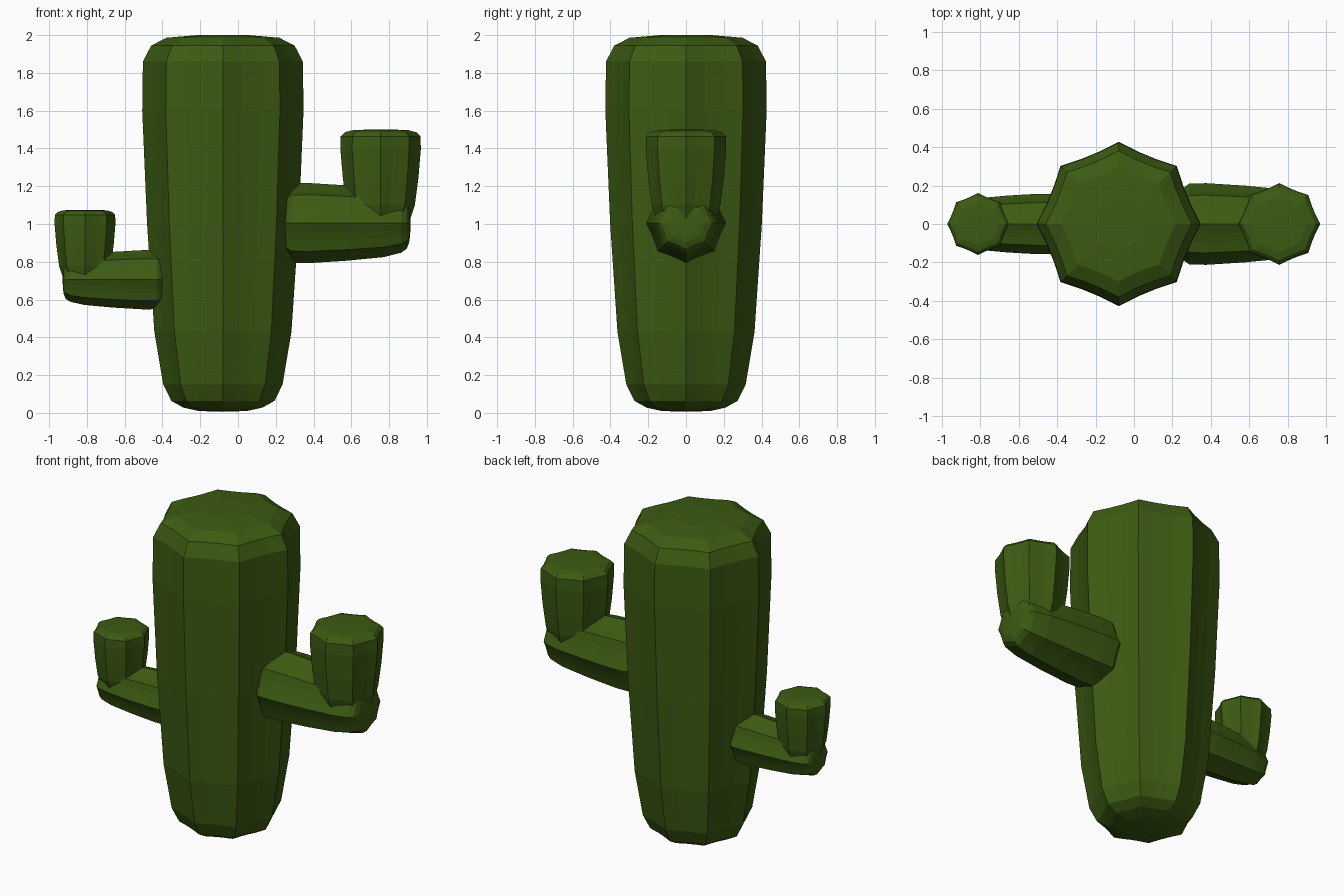
import bpy, bmesh, math
from mathutils import Matrix, Vector

if "Cube" in bpy.data.objects:
    bpy.data.objects.remove(bpy.data.objects["Cube"])

green = bpy.data.materials.new("cactus_green")
green.diffuse_color = (0.045, 0.105, 0.006, 1)
green.use_nodes = True
green.node_tree.nodes["Principled BSDF"].inputs["Base Color"].default_value = green.diffuse_color

# Unit segment profile: (radius, height), both as fractions
PROFILE = [(0.0, 0.003), (0.3, 0.005), (0.49, 0.014), (0.64, 0.032), (0.74, 0.075),
           (0.85, 0.215), (0.94, 0.5), (1.0, 0.8), (0.992, 0.93),
           (0.89, 0.972), (0.70, 0.993), (0.32, 1.0), (0.0, 1.0)]
RIBS, PER_RIB = 8, 3


def segment(name, base, axis, radius, length):
    """Ribbed, tapered cactus segment growing from base along axis (wide end last)."""
    bm = bmesh.new()
    n = RIBS * PER_RIB
    rings = []
    for r, h in PROFILE:
        if r == 0:
            rings.append([bm.verts.new((0, 0, h * length))])
            continue
        ring = []
        for i in range(n):
            a = 2 * math.pi * i / n
            k = r * radius * (1.0 if i % PER_RIB == 0 else 0.912)
            ring.append(bm.verts.new((k * math.cos(a), k * math.sin(a), h * length)))
        rings.append(ring)
    for lo, hi in zip(rings, rings[1:]):
        for i in range(n):
            j = (i + 1) % n
            if len(lo) == 1:
                bm.faces.new((lo[0], hi[j], hi[i]))
            elif len(hi) == 1:
                bm.faces.new((lo[i], lo[j], hi[0]))
            else:
                bm.faces.new((lo[i], lo[j], hi[j], hi[i]))
    rot = Vector((0, 0, 1)).rotation_difference(Vector(axis)).to_matrix().to_4x4()
    bm.transform(Matrix.Translation(base) @ rot)
    bmesh.ops.recalc_face_normals(bm, faces=bm.faces[:])
    me = bpy.data.meshes.new(name)
    bm.to_mesh(me)
    bm.free()
    me.materials.append(green)
    ob = bpy.data.objects.new(name, me)
    bpy.context.collection.objects.link(ob)
    return ob


# Trunk
segment("trunk", (-0.08, 0, 0), (0, 0, 1), 0.427, 2.0)
# Right arm: horizontal part, wide end at the trunk, and upright part
segment("right_arm", (0.915, 0, 1.005), (-1, 0, 0), 0.212, 0.675)
segment("right_upright", (0.755, 0, 0.99), (0, 0, 1), 0.213, 0.51)
# Left arm
segment("left_arm", (-0.93, 0, 0.705), (1, 0, 0), 0.157, 0.54)
segment("left_upright", (-0.81, 0, 0.695), (0, 0, 1), 0.161, 0.38)
